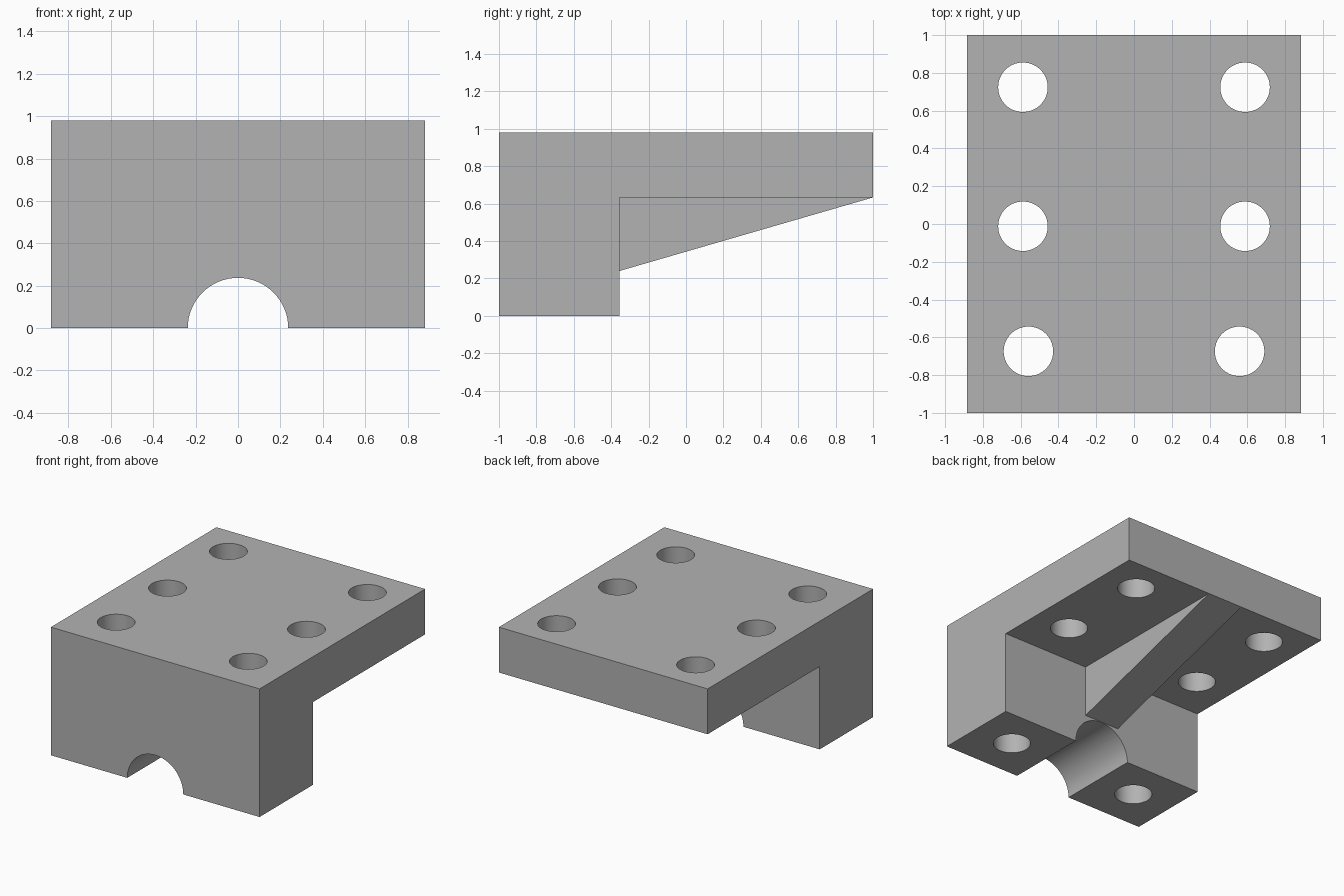
import bpy
import bmesh
import math
from mathutils import Matrix, Vector

cube = bpy.data.objects.get("Cube")
if cube:
    bpy.data.objects.remove(cube, do_unlink=True)

HALF_W, TOP, PLATE_Z, STEP_Y = 0.883, 0.98, 0.633, -0.355
RIB_HALF, ARCH_R, HOLE_R = 0.148, 0.237, 0.131

grey = bpy.data.materials.new("plain_grey")
grey.use_nodes = True
colour = (0.448, 0.448, 0.448, 1)
grey.diffuse_color = colour
grey.node_tree.nodes["Principled BSDF"].inputs["Base Color"].default_value = colour


def add_object(name, bm):
    bmesh.ops.recalc_face_normals(bm, faces=bm.faces)
    mesh = bpy.data.meshes.new(name)
    bm.to_mesh(mesh)
    bm.free()
    mesh.materials.append(grey)
    obj = bpy.data.objects.new(name, mesh)
    bpy.context.collection.objects.link(obj)
    return obj


def cylinder(name, centre, radius, depth, rotation=Matrix()):
    bm = bmesh.new()
    bmesh.ops.create_cone(bm, cap_ends=True, segments=64, radius1=radius, radius2=radius,
                          depth=depth, matrix=Matrix.Translation(centre) @ rotation)
    return add_object(name, bm)


def box(name, low, high):
    low, high = Vector(low), Vector(high)
    bm = bmesh.new()
    bmesh.ops.create_cube(bm, size=1, matrix=Matrix.Translation((low + high) / 2)
                          @ Matrix.Diagonal((high - low).to_4d()))
    return add_object(name, bm)


# Body: the side silhouette, extruded across the full width
profile = [(-1, 0), (STEP_Y, 0), (STEP_Y, 0.24), (1, PLATE_Z), (1, TOP), (-1, TOP)]
bm = bmesh.new()
face = bm.faces.new([bm.verts.new((-HALF_W, y, z)) for y, z in profile])
extruded = bmesh.ops.extrude_face_region(bm, geom=[face])["geom"]
bmesh.ops.translate(bm, vec=(2 * HALF_W, 0, 0),
                    verts=[v for v in extruded if isinstance(v, bmesh.types.BMVert)])
bracket = add_object("ribbed_bracket", bm)

# Cutters: arch, pockets that leave the central rib, and bolt holes
cutters = [cylinder("arch_cutter", (0, -0.75, 0), ARCH_R, 1.0,
                    Matrix.Rotation(math.pi / 2, 4, "X"))]
for side, sign in (("left", 1), ("right", -1)):
    xs = sorted((sign * RIB_HALF, sign * 1.2))
    cutters.append(box(side + "_pocket_cutter", (xs[0], STEP_Y, -0.2), (xs[1], 1.2, PLATE_Z)))
    for row, x, y in (("front", 0.559, -0.674), ("middle", 0.588, -0.012), ("back", 0.588, 0.724)):
        cutters.append(cylinder(f"{row}_{side}_hole_cutter", (sign * x, y, 0.5), HOLE_R, 1.6))

bpy.ops.object.select_all(action="DESELECT")
bpy.context.view_layer.objects.active = bracket
bracket.select_set(True)
for cutter in cutters:
    cutter.hide_render = True
    cut = bracket.modifiers.new(cutter.name, "BOOLEAN")
    cut.operation = "DIFFERENCE"
    cut.solver = "EXACT"
    cut.object = cutter
    bpy.ops.object.modifier_apply(modifier=cut.name)
    bpy.data.objects.remove(cutter, do_unlink=True)

# Round hole and arch walls, crisp edges elsewhere
bpy.ops.object.shade_smooth_by_angle(angle=math.radians(30))
